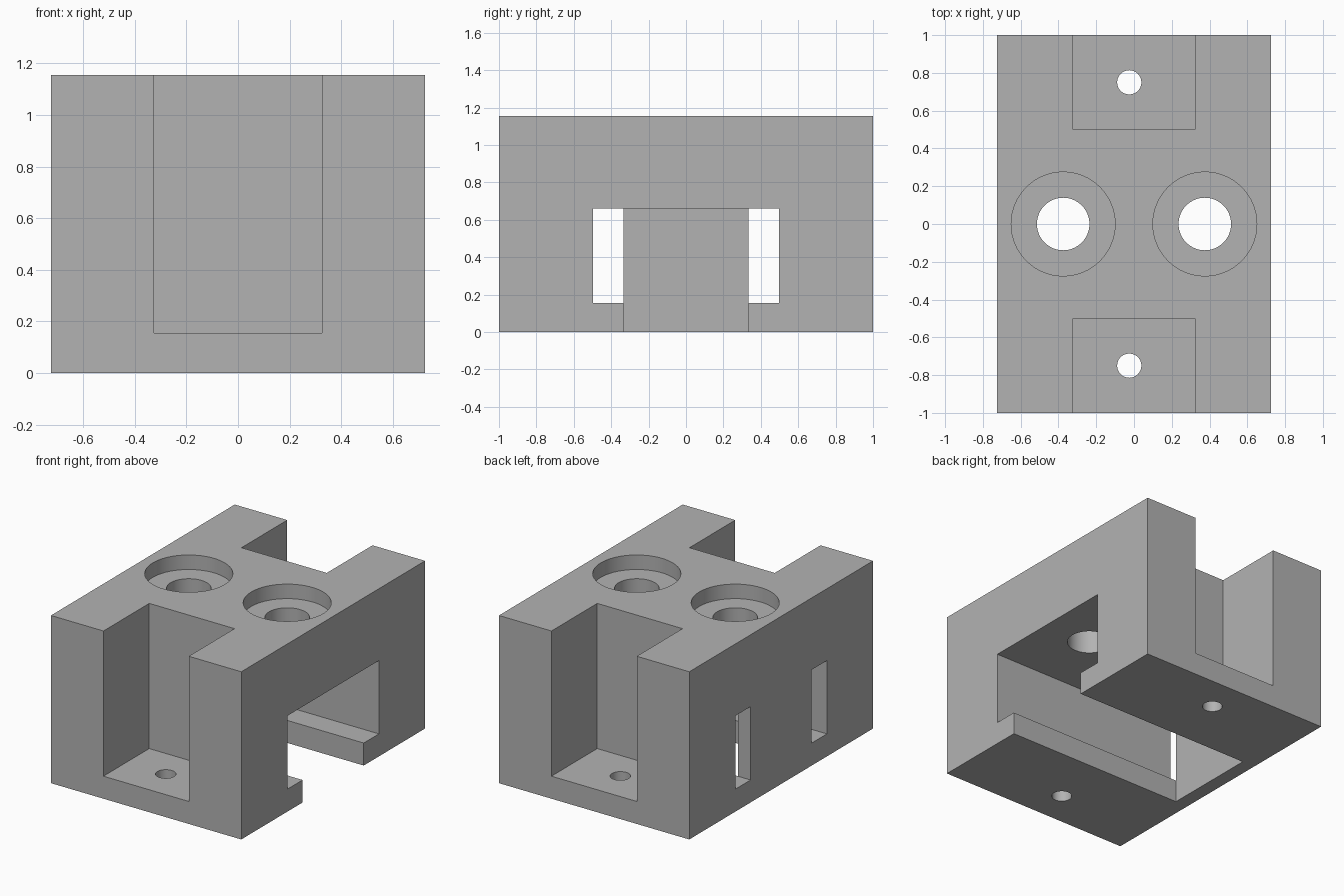
import bpy
import math

if "Cube" in bpy.data.objects:
    bpy.data.objects.remove(bpy.data.objects["Cube"], do_unlink=True)

W, L, H = 1.45, 2.0, 1.155     # overall width, length, height
FLOOR, ROOF = 0.155, 0.66      # heights of the lips and of the cavity ceiling
SKIN = 0.498                   # cavity edge, leaving a thin skin to each pocket
LIP = 0.333                    # half width of the open bottom slot
OUT = 0.2                      # overshoot of cutters beyond the block

grey = bpy.data.materials.new("plain grey")
grey.use_nodes = True
grey.diffuse_color = (0.45, 0.45, 0.45, 1)
grey.node_tree.nodes["Principled BSDF"].inputs["Base Color"].default_value = grey.diffuse_color


def box(name, x, y, z):
    """Box spanning the given (min, max) ranges."""
    spans = (x, y, z)
    bpy.ops.mesh.primitive_cube_add(size=1, location=[(a + b) / 2 for a, b in spans])
    obj = bpy.context.object
    obj.name = name
    obj.scale = [b - a for a, b in spans]
    bpy.ops.object.transform_apply(location=True, rotation=False, scale=True)
    return obj


def drill(name, x, y, radius, z):
    """Upright cylinder spanning the z range."""
    bpy.ops.mesh.primitive_cylinder_add(vertices=64, radius=radius, depth=z[1] - z[0],
                                        location=(x, y, sum(z) / 2))
    bpy.context.object.name = name
    return bpy.context.object


block = box("mounting_block", (-W / 2, W / 2), (-L / 2, L / 2), (0, H))
block.data.materials.append(grey)


def cut(cutter):
    """Subtract the cutter from the block, then discard it."""
    cutter.hide_render = True
    mod = block.modifiers.new(cutter.name, "BOOLEAN")
    mod.operation = "DIFFERENCE"
    mod.solver = "EXACT"
    mod.object = cutter
    bpy.ops.object.select_all(action="DESELECT")
    bpy.context.view_layer.objects.active = block
    block.select_set(True)
    bpy.ops.object.modifier_apply(modifier=mod.name)
    bpy.data.objects.remove(cutter, do_unlink=True)


# Bottom slot, closed on one side by a thin wall
cut(box("slot_cutter", (-0.63, W), (-LIP, LIP), (-OUT, ROOF)))

for side in (-1, 1):
    # Side channels of the T-shaped cavity, running out as windows
    channel = sorted((side * LIP, side * SKIN))
    cut(box("channel_cutter", (-W, W), channel, (FLOOR, ROOF)))

    # End pocket with a screw hole in its floor
    pocket = sorted((side * 0.502, side * (L / 2 + OUT)))
    cut(box("pocket_cutter", (-0.325, 0.325), pocket, (FLOOR, H + OUT)))
    cut(drill("screw_hole_cutter", -0.025, side * 0.75, 0.064, (-OUT, 0.4)))

    # Counterbored bolt hole through the central web
    cut(drill("counterbore_cutter", side * 0.375, 0, 0.275, (H - 0.1, H + OUT)))
    cut(drill("bolt_hole_cutter", side * 0.375, 0, 0.139, (0.4, H + OUT)))

bpy.ops.object.select_all(action="DESELECT")
bpy.context.view_layer.objects.active = block
block.select_set(True)
bpy.ops.object.shade_smooth_by_angle(angle=math.radians(30))
